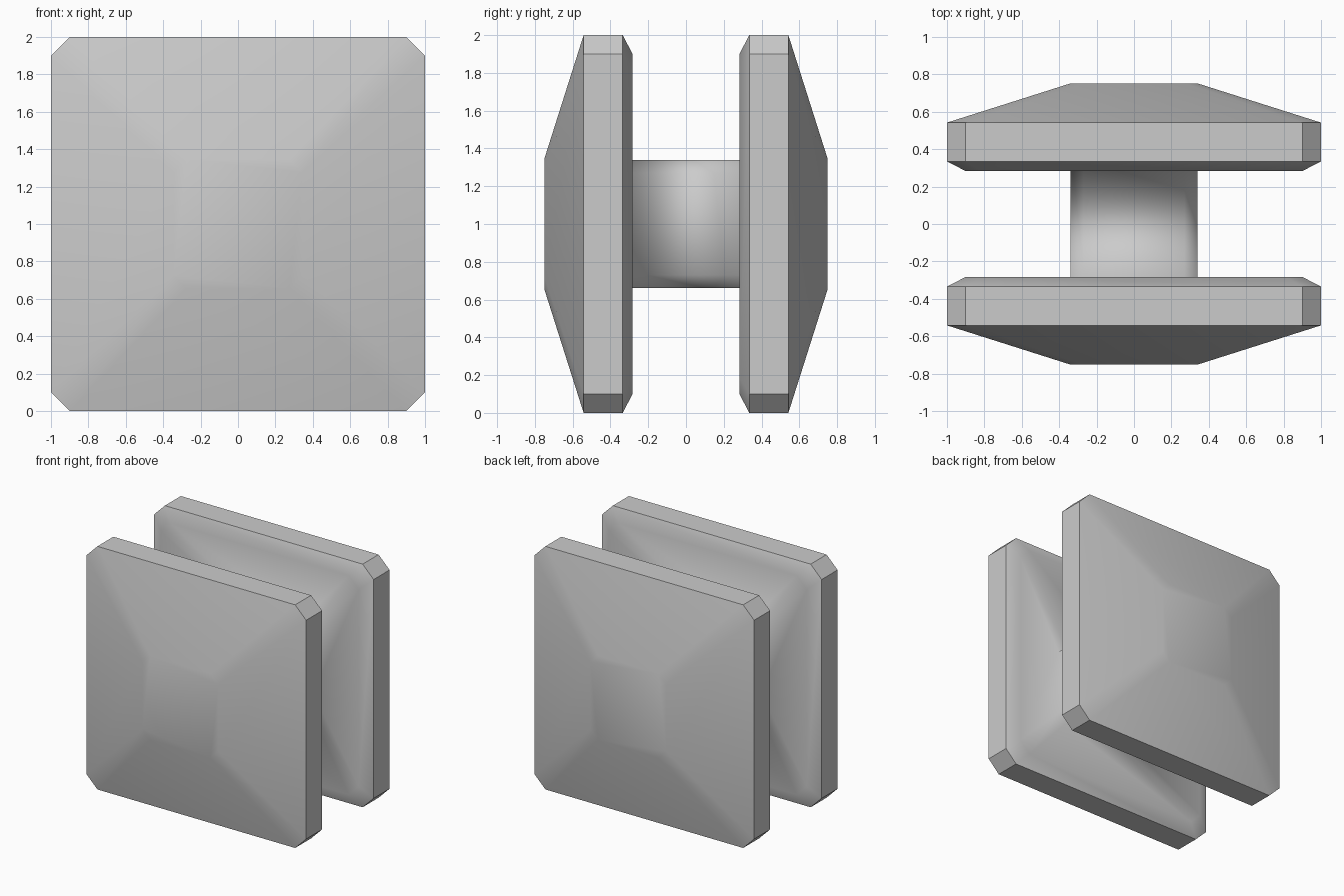
import bpy, bmesh

if "Cube" in bpy.data.objects:
    bpy.data.objects.remove(bpy.data.objects["Cube"])


def octagon(half, cut):
    """Square of half-width 'half' with corners cut by 'cut', in x/z."""
    k = half - cut
    return [(half, -k), (half, k), (k, half), (-k, half),
            (-half, k), (-half, -k), (-k, -half), (k, -half)]


def loft(name, sections, flat_bands=()):
    """Join octagon sections (y, half width, corner cut) into a closed solid."""
    bm = bmesh.new()
    rings = [[bm.verts.new((x, y, z)) for x, z in octagon(h, c)]
             for y, h, c in sections]
    for b, (r, s) in enumerate(zip(rings, rings[1:])):
        for i in range(8):
            j = (i + 1) % 8
            f = bm.faces.new((r[i], r[j], s[j], s[i]))
            f.smooth = b not in flat_bands
    for end in (rings[0], rings[-1]):
        bm.faces.new(end).smooth = True
    bmesh.ops.recalc_face_normals(bm, faces=bm.faces[:])
    # crisp edges around the flat rims
    for e in bm.edges:
        if any(not f.smooth for f in e.link_faces):
            e.smooth = False
    me = bpy.data.meshes.new(name)
    bm.to_mesh(me)
    bm.free()
    ob = bpy.data.objects.new(name, me)
    ob.location.z = 1
    bpy.context.collection.objects.link(ob)
    return ob


# Half profile from the axle outwards: dished inner face, bevel, rim, outer slope
half = [(0.495, 0.34, 0.07), (0.283, 0.90, 0.09), (0.335, 1.0, 0.10),
        (0.542, 1.0, 0.10), (0.75, 0.345, 0.07)]
mirrored = [(-y, h, c) for y, h, c in reversed(half)]

# Two dished plates joined by the axle
loft("spool_body", mirrored + half, flat_bands=(1, 7))
